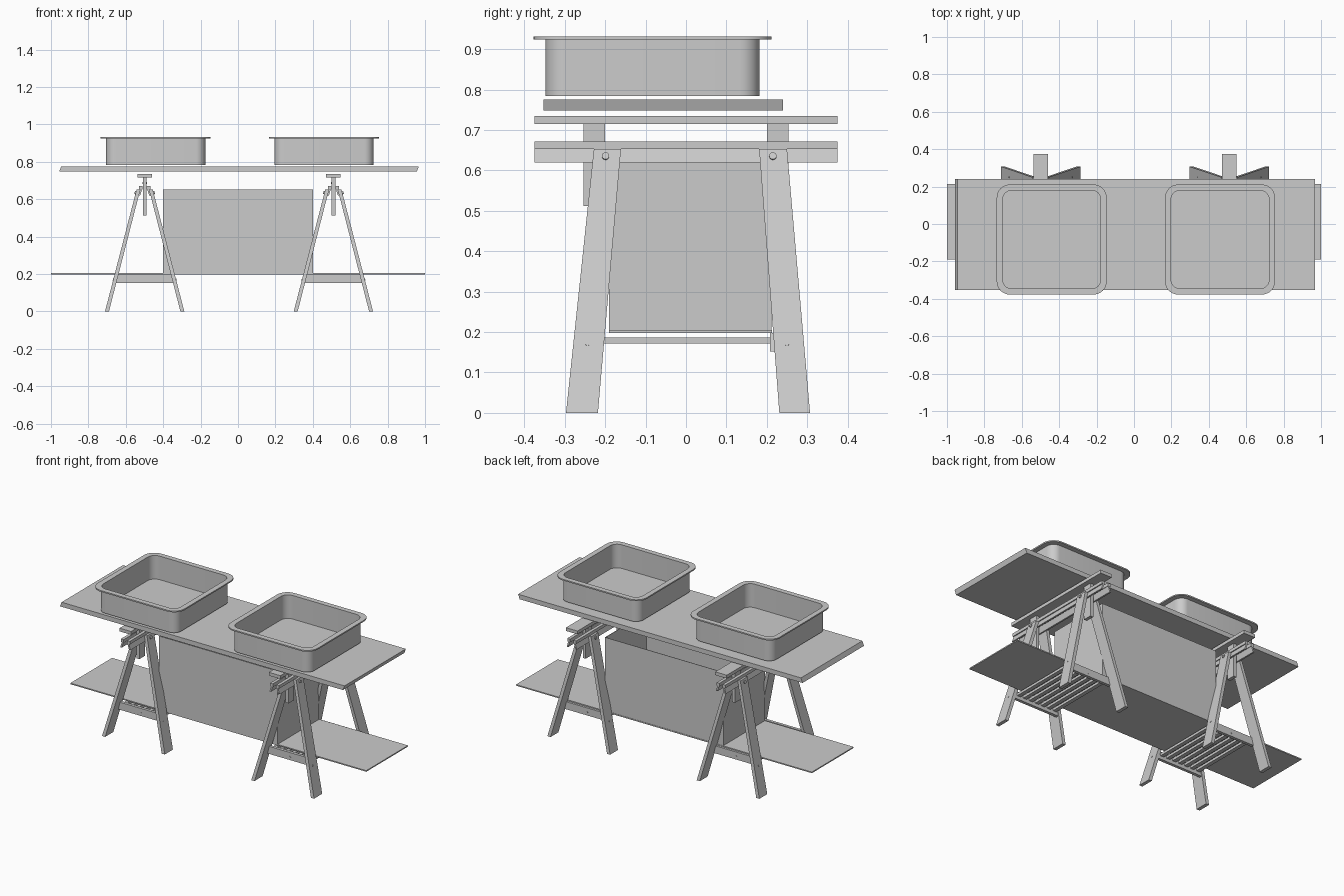
import bpy, bmesh, math
from mathutils import Vector

cube = bpy.data.objects.get("Cube")
if cube:
    bpy.data.objects.remove(cube, do_unlink=True)

grey = bpy.data.materials.new("plain grey")
grey.use_nodes = True
colour = (0.6, 0.6, 0.6, 1)
grey.diffuse_color = colour
grey.node_tree.nodes["Principled BSDF"].inputs["Base Color"].default_value = colour


def finish(name, bm, smooth=False):
    bmesh.ops.recalc_face_normals(bm, faces=bm.faces)
    mesh = bpy.data.meshes.new(name)
    bm.to_mesh(mesh)
    bm.free()
    mesh.materials.append(grey)
    obj = bpy.data.objects.new(name, mesh)
    bpy.context.collection.objects.link(obj)
    if smooth:
        bpy.ops.object.select_all(action='DESELECT')
        obj.select_set(True)
        bpy.context.view_layer.objects.active = obj
        bpy.ops.object.shade_smooth_by_angle(angle=math.radians(35))
    return obj


def loft(bm, rings, caps=True):
    """Join equal closed rings of points with quads."""
    loops = [[bm.verts.new(p) for p in ring] for ring in rings]
    n = len(loops[0])
    for a, b in zip(loops, loops[1:]):
        for i in range(n):
            j = (i + 1) % n
            bm.faces.new((a[i], a[j], b[j], b[i]))
    if caps:
        bm.faces.new(loops[0][::-1])
        bm.faces.new(loops[-1])


def rect(x, y, z):
    return [(x[0], y[0], z), (x[1], y[0], z), (x[1], y[1], z), (x[0], y[1], z)]


def block(name, x, y, z, x_top=None, y_top=None):
    """Box, or a leaning prism when the top ranges differ."""
    bm = bmesh.new()
    loft(bm, [rect(x, y, z[0]), rect(x_top or x, y_top or y, z[1])])
    return finish(name, bm)


def disc(name, centre, axis, radius, depth):
    """Short round fastener pointing along an axis."""
    bm = bmesh.new()
    bmesh.ops.create_cone(bm, cap_ends=True, segments=16, radius1=radius,
                          radius2=radius, depth=depth)
    obj = finish(name, bm, True)
    obj.location = centre
    obj.rotation_euler = Vector(axis).to_track_quat('Z', 'Y').to_euler()


def rounded(cx, cy, half, r, z, steps=8):
    """Rounded square ring."""
    pts = []
    for q in range(4):
        mid = math.radians(45 + 90 * q)
        ox = math.copysign(half - r, math.cos(mid))
        oy = math.copysign(half - r, math.sin(mid))
        for s in range(steps + 1):
            a = math.radians(90 * (q + s / steps))
            pts.append((cx + ox + r * math.cos(a), cy + oy + r * math.sin(a), z))
    return pts


# Worktop with slanted ends, and the long lower shelf
block("worktop", (-0.956, 0.956), (-0.353, 0.24), (0.748, 0.776),
      x_top=(-0.945, 0.967))
block("lower_shelf", (-1, 1), (-0.19, 0.213), (0.198, 0.205))

# Open storage bin standing on the shelf
bm = bmesh.new()
outer, inner = ((-0.4, 0.4), (-0.19, 0.211)), ((-0.397, 0.397), (-0.187, 0.208))
loft(bm, [rect(*outer, 0.205), rect(*outer, 0.653),
          rect(*inner, 0.653), rect(*inner, 0.208)])
finish("storage_bin", bm)

# Two basins with a flat flange
for side, cx in (("right", -0.44), ("left", 0.46)):
    bm = bmesh.new()
    cy, body, flange = -0.083, 0.265, 0.294
    loft(bm, [rounded(cx, cy, body, 0.05, 0.784),
              rounded(cx, cy, body, 0.05, 0.924),
              rounded(cx, cy, flange, 0.07, 0.924),
              rounded(cx, cy, flange, 0.07, 0.932),
              rounded(cx, cy, body - 0.003, 0.047, 0.932),
              rounded(cx, cy, body - 0.003, 0.047, 0.788)])
    finish(side + "_basin", bm, True)

# Two adjustable trestles
for side, cx in (("right", -0.499), ("left", 0.51)):
    t = side + "_trestle_"

    def span(a, b, s=1):
        return tuple(sorted((cx + s * a, cx + s * b)))

    block(t + "cap", span(-0.039, 0.039), (-0.375, 0.375), (0.715, 0.735))

    for s in (-1, 1):
        # Long battens and leaning rails
        block(t + "batten", span(0.011, 0.03, s), (-0.375, 0.375), (0.653, 0.672))
        block(t + "rail", span(0.024, 0.034, s), (-0.375, 0.375), (0.62, 0.653),
              x_top=span(0.014, 0.024, s))
        # Splayed legs with bolts
        for y_foot, y_head, y_bolt, y_screw in (
                ((-0.297, -0.218), (-0.228, -0.161), -0.199, -0.244),
                ((0.231, 0.307), (0.181, 0.25), 0.215, 0.25)):
            block(t + "leg", span(0.191, 0.212, s), y_foot, (0, 0.653),
                  x_top=span(0.023, 0.043, s), y_top=y_head)
            out = (s * 0.97, 0, 0.25)
            disc(t + "bolt", (cx + s * 0.048, y_bolt, 0.635), out, 0.009, 0.012)
            disc(t + "screw", (cx + s * 0.168, y_screw, 0.171), out, 0.005, 0.004)

    for e in (-1, 1):
        # Height posts with pegs
        y = tuple(sorted((e * 0.2, e * 0.254)))
        block(t + "post", span(-0.01, 0.01), y, (0.512, 0.715))
        disc(t + "peg", (cx, e * 0.227, 0.687), (1, 0, 0), 0.005, 0.024)
        # Cross bars between the legs
        y = tuple(sorted((e * 0.208, e * 0.226)))
        block(t + "cross_bar", span(-0.158, 0.158), y, (0.152, 0.198),
              x_top=span(-0.146, 0.146))
        disc(t + "bar_screw", (cx, e * 0.226, 0.171), (0, 1, 0), 0.005, 0.004)

    # Slatted rack
    for i in range(7):
        mid = -0.126 + 0.042 * i
        block(t + "slat", span(mid - 0.012, mid + 0.012), (-0.21, 0.21),
              (0.172, 0.187))
